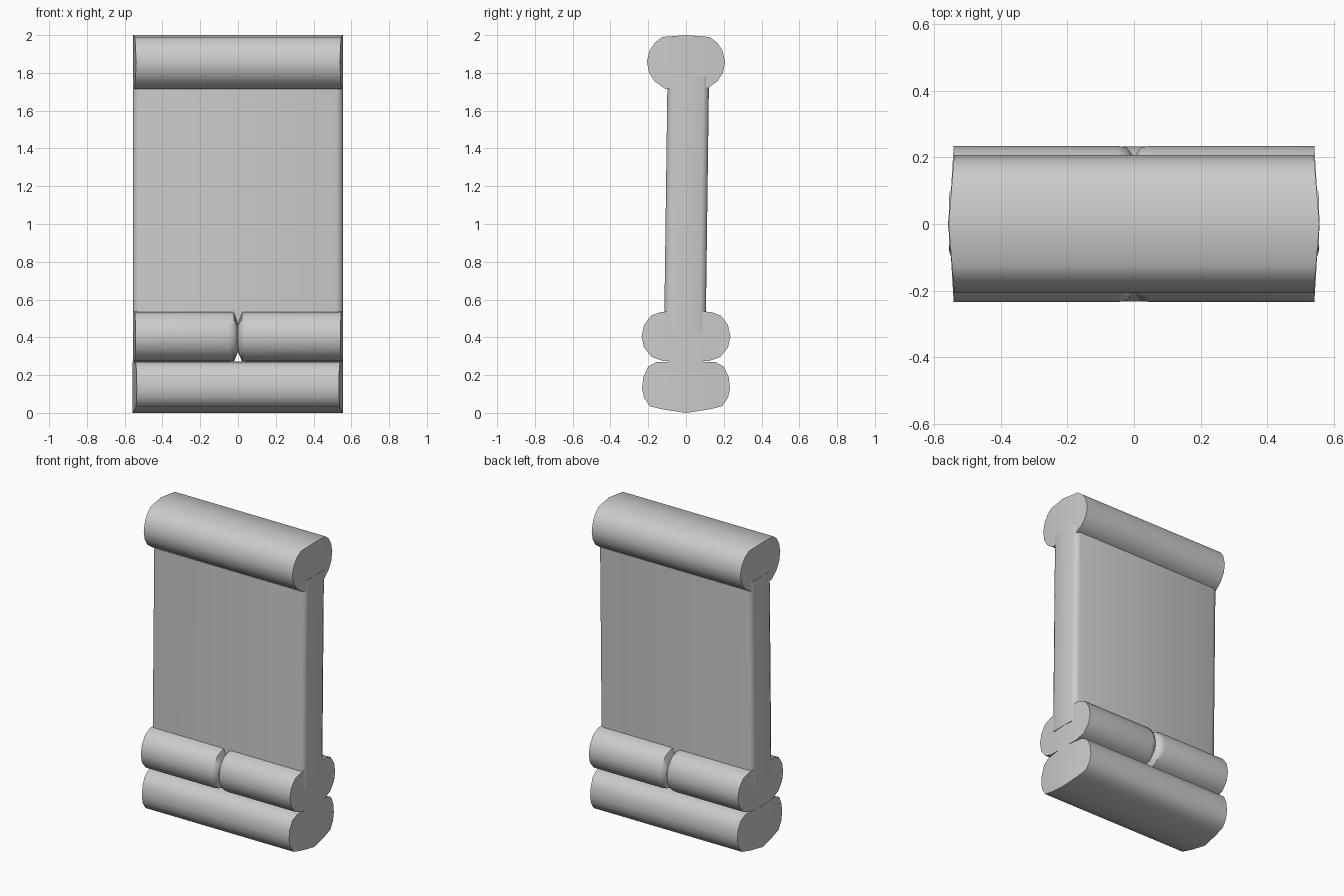
import bpy, bmesh, math

cube = bpy.data.objects.get("Cube")
if cube:
    bpy.data.objects.remove(cube, do_unlink=True)

stone = bpy.data.materials.new("plain grey")
stone.use_nodes = True
stone.diffuse_color = (0.6, 0.6, 0.6, 1)
stone.node_tree.nodes["Principled BSDF"].inputs["Base Color"].default_value = (0.6, 0.6, 0.6, 1)


def make_object(name, bm, angle):
    bmesh.ops.recalc_face_normals(bm, faces=bm.faces)
    mesh = bpy.data.meshes.new(name)
    bm.to_mesh(mesh)
    bm.free()
    mesh.materials.append(stone)
    obj = bpy.data.objects.new(name, mesh)
    bpy.context.collection.objects.link(obj)
    bpy.ops.object.select_all(action="DESELECT")
    obj.select_set(True)
    bpy.context.view_layer.objects.active = obj
    bpy.ops.object.shade_smooth_by_angle(angle=math.radians(angle))


def ridged(x, slope):
    """End station that bulges along the vertical centre line."""
    return lambda y, z: (x - math.copysign(slope * abs(y), x), y, z)


def pinched(x, sy, sz, zc):
    """Plain station, scaled about the centre of the roll."""
    return lambda y, z: (x, y * sy, zc + (z - zc) * sz)


def roll(name, half, stations, angle=50):
    """Loft a profile, mirrored front to back, through stations along x."""
    n = len(half)
    profile = half + [(-y, z) for y, z in half[-2:0:-1]]
    bm = bmesh.new()
    rings = [[bm.verts.new(place(y, z)) for y, z in profile] for place in stations]
    count = len(profile)
    for a, b in zip(rings, rings[1:]):
        for i in range(count):
            j = (i + 1) % count
            bm.faces.new((a[i], a[j], b[j], b[i]))
    for ring in (rings[0], rings[-1]):
        bm.faces.new(ring[:n])
        bm.faces.new(ring[n - 1:] + ring[:1])
    make_object(name, bm, angle)


# Top roll, with a flattish crown
cap = [(0, 1.71), (0.11, 1.715), (0.165, 1.755), (0.195, 1.80), (0.207, 1.86),
       (0.192, 1.92), (0.165, 1.96), (0.125, 1.99), (0, 2.0)]
roll("top_roll", cap, [ridged(-0.557, 0.08), ridged(0.557, 0.08)])

# Bottom roll, with a shallow keel underneath
base = [(0, 0), (0.12, 0.018), (0.19, 0.035), (0.222, 0.08), (0.233, 0.13),
        (0.226, 0.19), (0.2, 0.245), (0.155, 0.27), (0, 0.272)]
roll("bottom_roll", base, [ridged(-0.559, 0.1), ridged(0.557, 0.1)])

# Pair of middle rolls that meet at a pinched groove
middle = [(0, 0.268), (0.12, 0.275), (0.18, 0.295), (0.222, 0.345), (0.235, 0.405),
          (0.222, 0.465), (0.185, 0.515), (0.13, 0.535), (0, 0.538)]
for side, label in ((1, "left"), (-1, "right")):
    roll("middle_roll_" + label, middle,
         [pinched(0, 0.86, 0.55, 0.39), pinched(side * 0.022, 0.98, 0.98, 0.4),
          pinched(side * 0.05, 1, 1, 0.4), ridged(side * 0.556, 0.06)])

# Slab between the rolls, with softened corners and a slight lean
plan = [(0.52, -0.11), (0.545, -0.102), (0.555, -0.08), (0.557, 0),
        (0.555, 0.08), (0.545, 0.102), (0.52, 0.11)]
plan += [(-x, -y) for x, y in plan]
bm = bmesh.new()
low, high = [[bm.verts.new((x, y + lean, z)) for x, y in plan]
             for z, lean in ((0.42, -0.006), (1.78, 0.012))]
bm.faces.new(low)
bm.faces.new(high)
for i in range(len(plan)):
    j = (i + 1) % len(plan)
    bm.faces.new((low[i], low[j], high[j], high[i]))
make_object("slab", bm, 50)
